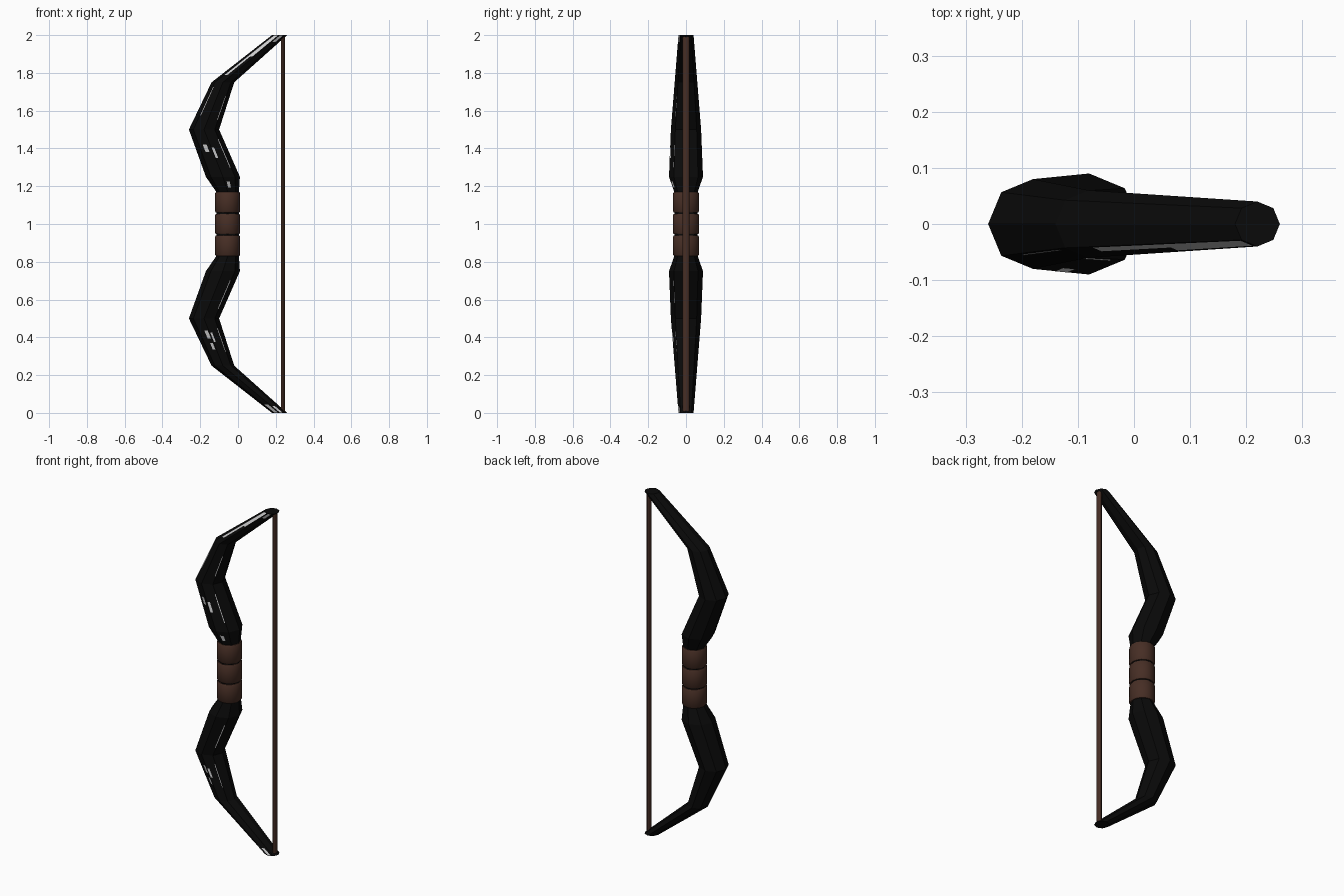
import bpy, bmesh, math
from mathutils import Vector

if "Cube" in bpy.data.objects:
    bpy.data.objects.remove(bpy.data.objects["Cube"])


def material(name, rgb):
    m = bpy.data.materials.new(name)
    m.diffuse_color = (*rgb, 1)
    m.use_nodes = True
    m.node_tree.nodes["Principled BSDF"].inputs["Base Color"].default_value = m.diffuse_color
    return m


BLACK = material("black_wood", (0.0028, 0.0028, 0.0028))
BROWN = material("brown_leather", (0.062, 0.027, 0.018))
LIGHT = material("pale_wear", (0.6, 0.6, 0.61))


def ring_point(ring, i, sides):
    z, cx, rx, ry = ring
    a = 2 * math.pi * i / sides
    return Vector((cx + rx * math.cos(a), ry * math.sin(a), z))


def add_object(name, bm, mat):
    me = bpy.data.meshes.new(name)
    bm.to_mesh(me)
    bm.free()
    me.materials.append(mat)
    ob = bpy.data.objects.new(name, me)
    bpy.context.collection.objects.link(ob)
    return ob


def loft(name, rings, sides, mat):
    """Skin level elliptical rings given as (z, centre x, radius x, radius y)."""
    bm = bmesh.new()
    loops = [[bm.verts.new(ring_point(r, i, sides)) for i in range(sides)] for r in rings]
    for a, b in zip(loops, loops[1:]):
        for i in range(sides):
            j = (i + 1) % sides
            bm.faces.new((a[i], a[j], b[j], b[i]))
    bm.faces.new(loops[0][::-1])
    bm.faces.new(loops[-1])
    bmesh.ops.recalc_face_normals(bm, faces=bm.faces)
    return add_object(name, bm, mat)


def smooth(ob):
    bpy.ops.object.select_all(action='DESELECT')
    ob.select_set(True)
    bpy.context.view_layer.objects.active = ob
    bpy.ops.object.shade_smooth_by_angle(angle=math.radians(40))


# Bow body: octagonal limbs, upper half mirrored about z = 1
upper = [(1.17, -0.055, 0.06, 0.062), (1.25, -0.08, 0.09, 0.09),
         (1.50, -0.18, 0.08, 0.08), (1.75, -0.08, 0.06, 0.06),
         (2.00, 0.22, 0.04, 0.04)]
lower = [(2 - z, *rest) for z, *rest in reversed(upper)]
loft("bow_body", lower + upper, 8, BLACK)


def wear_marks(name, marks, flip):
    """Thin pale plates on limb facets: (segment, facet, u0, u1, t0, t1)."""
    bm = bmesh.new()
    for seg, f, u0, u1, t0, t1 in marks:
        a, b = upper[seg], upper[seg + 1]
        p = []
        for u, t in ((u0, t0), (u1, t0), (u1, t1), (u0, t1)):
            lo = ring_point(a, f, 8).lerp(ring_point(a, f + 1, 8), u)
            hi = ring_point(b, f, 8).lerp(ring_point(b, f + 1, 8), u)
            p.append(lo.lerp(hi, t))
        n = (p[1] - p[0]).cross(p[3] - p[0]).normalized()
        p = [q + n * 0.001 for q in p]
        if flip:
            p = [Vector((q.x, q.y, 2 - q.z)) for q in reversed(p)]
        bm.faces.new([bm.verts.new(q) for q in p])
    add_object(name, bm, LIGHT)


# Worn streaks, mostly on the front facets and the tips
wear_marks("upper_wear", [
    (3, 5, 0.05, 0.45, 0.15, 0.55), (3, 5, 0.05, 0.8, 0.55, 0.99),
    (3, 6, 0.1, 0.7, 0.86, 0.99), (1, 5, 0.35, 0.7, 0.52, 0.68),
    (1, 6, 0.02, 0.25, 0.4, 0.62), (2, 5, 0.05, 0.12, 0.3, 0.9),
    (0, 6, 0.2, 0.5, 0.3, 0.7), (1, 6, 0.9, 0.97, 0.2, 0.8),
    (2, 6, 0.9, 0.97, 0.2, 0.7)], False)
wear_marks("lower_wear", [
    (3, 5, 0.1, 0.8, 0.82, 0.99), (3, 6, 0.1, 0.6, 0.86, 0.99),
    (2, 5, 0.55, 0.9, 0.25, 0.42), (2, 5, 0.6, 0.9, 0.52, 0.66),
    (2, 6, 0.05, 0.25, 0.3, 0.5), (1, 6, 0.9, 0.97, 0.2, 0.8),
    (2, 6, 0.9, 0.97, 0.2, 0.7)], True)

# Three leather grip bands with softened rims
for k in range(3):
    c = 1 + (k - 1) * 0.115
    h, b = 0.054, 0.006
    band = loft(f"grip_band_{k + 1}",
                [(c - h, -0.055, 0.062, 0.064), (c - h + b, -0.055, 0.066, 0.069),
                 (c + h - b, -0.055, 0.066, 0.069), (c + h, -0.055, 0.062, 0.064)],
                16, BROWN)
    smooth(band)

# Bow string between the tips
smooth(loft("string", [(0.005, 0.238, 0.011, 0.018), (1.995, 0.238, 0.011, 0.018)], 12, BROWN))
